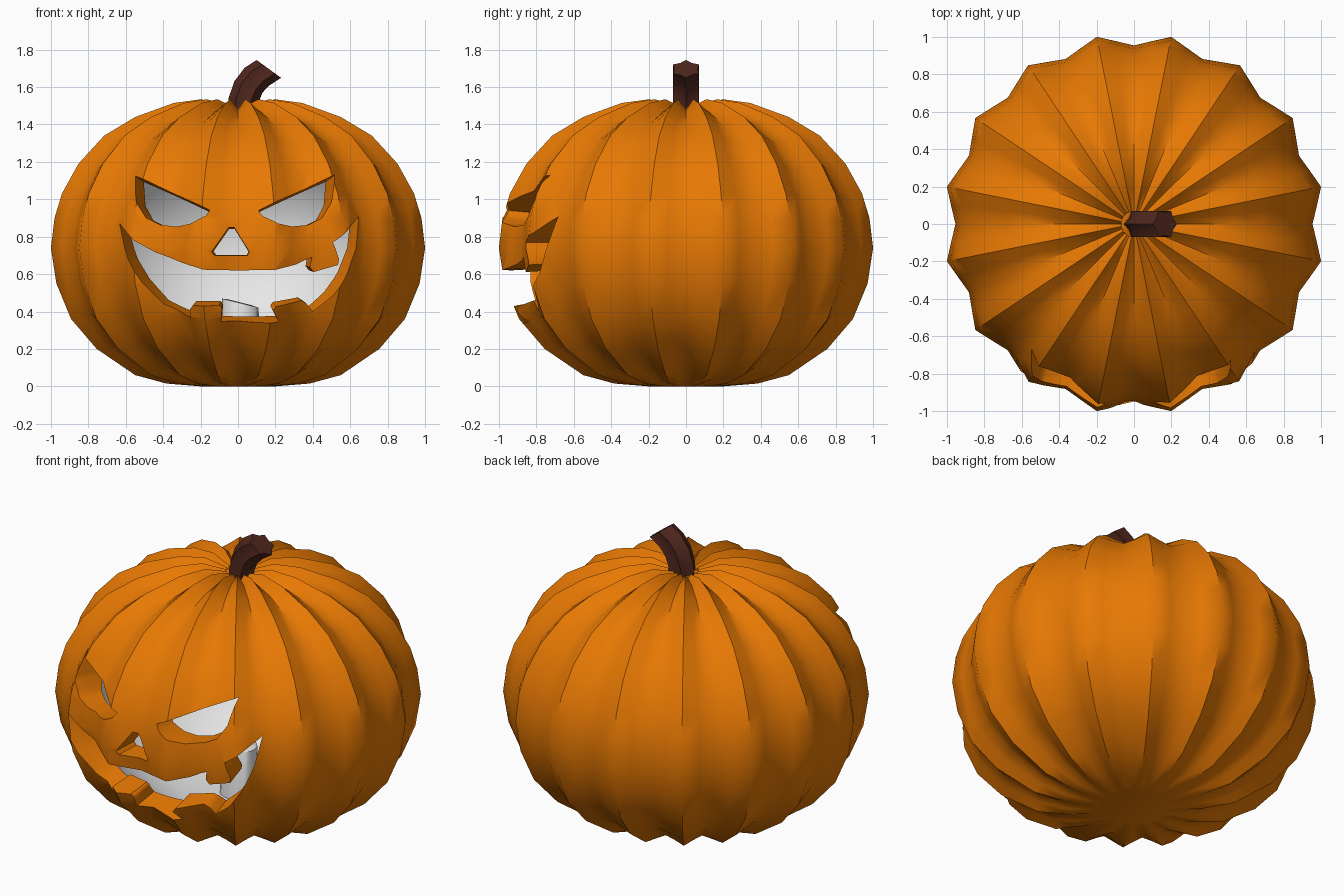
import bpy, bmesh, math
from mathutils import Vector

if "Cube" in bpy.data.objects:
    bpy.data.objects.remove(bpy.data.objects["Cube"])


def material(name, rgb):
    m = bpy.data.materials.new(name)
    m.diffuse_color = (*rgb, 1)
    m.use_nodes = True
    m.node_tree.nodes["Principled BSDF"].inputs["Base Color"].default_value = m.diffuse_color
    return m


ORANGE = material("pumpkin orange", (0.80, 0.19, 0.001))
WHITE = material("inside white", (0.85, 0.85, 0.85))
BROWN = material("stem brown", (0.078, 0.020, 0.012))
CENTER = Vector((0, 0, 0.74))


def finish(bm, name, mats):
    me = bpy.data.meshes.new(name)
    bm.to_mesh(me)
    bm.free()
    ob = bpy.data.objects.new(name, me)
    bpy.context.collection.objects.link(ob)
    for m in mats:
        me.materials.append(m)
    return ob


def loft(bm, rings, mat=0):
    """Skin a list of point rings and close both ends."""
    loops = [[bm.verts.new(p) for p in ring] for ring in rings]
    faces = [bm.faces.new((loops[0])), bm.faces.new(loops[-1])]
    n = len(loops[0])
    for a, b in zip(loops, loops[1:]):
        for i in range(n):
            j = (i + 1) % n
            faces.append(bm.faces.new((a[i], a[j], b[j], b[i])))
    for f in faces:
        f.material_index = mat
    bmesh.ops.recalc_face_normals(bm, faces=faces)
    return faces


def smooth(ob, angle):
    bpy.ops.object.select_all(action='DESELECT')
    ob.select_set(True)
    bpy.context.view_layer.objects.active = ob
    bpy.ops.object.shade_smooth_by_angle(angle=math.radians(angle))


# Pumpkin shell: sixteen pleated lobes, ridge profile as (radius, height)
PROFILE = [(.2, 0), (.39, .015), (.56, .06), (.77, .2), (.91, .36), (.99, .55),
           (1.02, .74), (1.0, .9), (.96, 1.03), (.87, 1.19), (.73, 1.34),
           (.56, 1.44), (.35, 1.515), (.2, 1.535), (.07, 1.5)]
PLEAT = [0, .42, 1, .42]        # valley, flank, ridge, flank


def pumpkin_rings(scale, pleat=1):
    rings = []
    for k, (r, z) in enumerate(PROFILE):
        depth = pleat * (0 if k == 0 else .03 if k == len(PROFILE) - 1 else .064)
        ring = []
        for i in range(64):
            a = 2 * math.pi * i / 64
            s = scale * (1 - depth * (1 - PLEAT[i % 4]))
            p = Vector((r * math.cos(a), r * math.sin(a), z))
            q = CENTER + (p - CENTER) * s
            if k == 1:
                q.z = CENTER.z + (z - CENTER.z) * s * .5 + (z - CENTER.z) * scale * .5
            ring.append(q)
        rings.append(ring)
    return rings


bm = bmesh.new()
loft(bm, pumpkin_rings(1.0), 0)
bmesh.ops.reverse_faces(bm, faces=loft(bm, pumpkin_rings(0.82, 0), 1))
pumpkin = finish(bm, "pumpkin_shell", [ORANGE, WHITE])

# Carved face outlines (x, z) on the outer skin
EYE = [(-.55, 1.125), (-.15, .94), (-.17, .91), (-.25, .87), (-.33, .855),
       (-.42, .865), (-.49, .9), (-.535, .98)]
NOSE = [(-.05, .85), (-.02, .85), (.06, .72), (.05, .7), (-.125, .7), (-.14, .72)]
MOUTH = [(-.64, .87), (-.55, .78), (-.44, .715), (-.3, .66), (-.18, .625), (0, .618),
         (.2, .625), (.31, .65), (.4, .69), (.39, .635), (.41, .61), (.53, .65),
         (.535, .68), (.505, .77), (.57, .82), (.655, .91),                  # upper tooth
         (.635, .74), (.58, .6), (.5, .485), (.4, .4),
         (.375, .435), (.345, .455), (.2, .43), (.185, .41), (.215, .35),     # right tooth
         (.08, .345), (-.09, .35),
         (-.085, .42), (-.1, .435), (-.24, .435), (-.255, .415), (-.25, .37),   # left tooth
         (-.4, .44), (-.51, .56), (-.585, .68)]
APEX = Vector((0, 1.2, .74))


def carve(outline, name):
    """Cut a hole whose walls narrow slightly towards the inside."""
    pts = []
    for x, z in outline:
        h = z - CENTER.z
        c = 0.82 if h > 0 else 0.76
        pts.append(Vector((x, -math.sqrt(1 - x * x - (h / c) ** 2) * .98, z)))
    bm = bmesh.new()
    loft(bm, [[APEX + (p - APEX) * s for p in pts] for s in (.75, 1.25)])
    cutter = finish(bm, name, [ORANGE])
    cutter.hide_render = True
    mod = pumpkin.modifiers.new(name, 'BOOLEAN')
    mod.operation = 'DIFFERENCE'
    mod.solver = 'EXACT'
    mod.object = cutter
    bpy.context.view_layer.objects.active = pumpkin
    bpy.ops.object.modifier_apply(modifier=name)
    bpy.data.objects.remove(cutter)


carve(EYE, "left_eye_cutter")
carve([(-.04 - x, z) for x, z in EYE], "right_eye_cutter")
carve(NOSE, "nose_cutter")
carve(MOUTH, "mouth_cutter")
smooth(pumpkin, 48)

# Stem: six-pointed star swept along a bend
PATH = [(.025, 1.45), (.03, 1.53), (.055, 1.6), (.1, 1.655), (.165, 1.697)]
TILT = [0, 8, 22, 36, 36]       # lean of each cross-section
rings = []
for (x, z), tilt in zip(PATH, TILT):
    t = math.radians(tilt)
    ring = []
    for i in range(12):
        a = math.pi * i / 6
        r = .081 if i % 2 == 0 else .062
        u, v = r * math.cos(a), r * math.sin(a)
        ring.append((x + u * math.cos(t), v, z - u * math.sin(t)))
    rings.append(ring)
bm = bmesh.new()
loft(bm, rings)
smooth(finish(bm, "stem", [BROWN]), 40)

# Candle inside, with an uneven melted top
rings = []
for r, z, lean in [(.11, .11, 0), (.1, .42, 0), (.095, .445, .25), (.06, .45, .25), (.04, .43, .1)]:
    rings.append([(.01 + r * math.cos(a), r * math.sin(a), z - lean * r * math.cos(a))
                  for a in [2 * math.pi * i / 20 for i in range(20)]])
bm = bmesh.new()
loft(bm, rings)
smooth(finish(bm, "candle", [WHITE]), 40)
